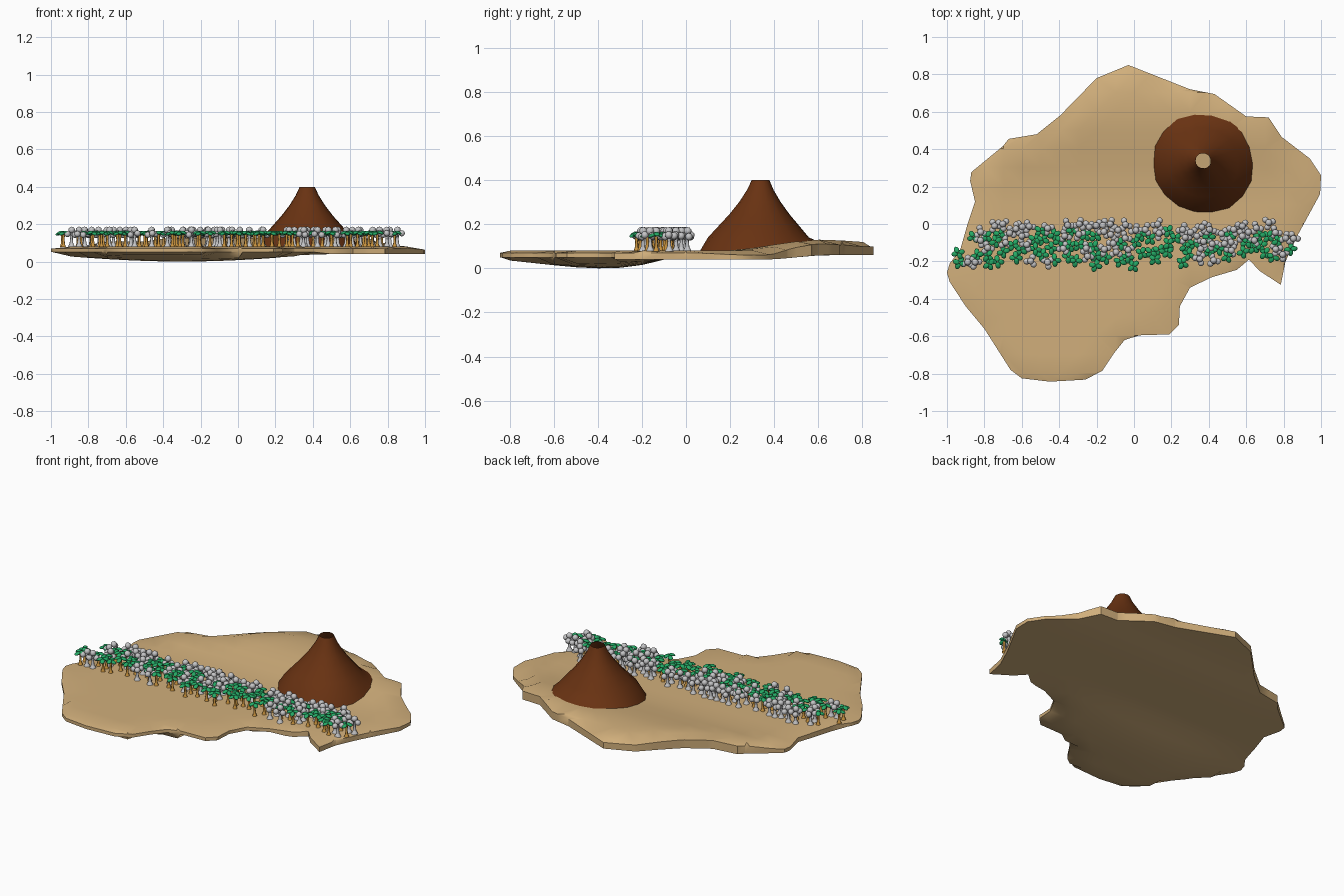
import bpy, bmesh, math, random
from mathutils import Vector, Matrix

if "Cube" in bpy.data.objects:
    bpy.data.objects.remove(bpy.data.objects["Cube"])

random.seed(4)


def material(name, rgb):
    m = bpy.data.materials.new(name)
    m.diffuse_color = (*rgb, 1)
    m.use_nodes = True
    m.node_tree.nodes["Principled BSDF"].inputs["Base Color"].default_value = m.diffuse_color
    return m


SAND = material("sand", (0.64, 0.43, 0.20))
ROCK = material("brown rock", (0.14, 0.032, 0.006))
LEAF = material("leaf green", (0.018, 0.40, 0.13))
BARK = material("golden bark", (0.60, 0.30, 0.05))
PALE = material("pale grey", (0.56, 0.56, 0.57))


def make_object(name, bm, mats, smooth=35):
    mesh = bpy.data.meshes.new(name)
    bm.to_mesh(mesh)
    bm.free()
    for m in mats:
        mesh.materials.append(m)
    ob = bpy.data.objects.new(name, mesh)
    bpy.context.collection.objects.link(ob)
    bpy.ops.object.select_all(action='DESELECT')
    ob.select_set(True)
    bpy.context.view_layer.objects.active = ob
    bpy.ops.object.shade_smooth_by_angle(angle=math.radians(smooth))
    return ob


def ease(a, b, t):
    t = min(1, max(0, (t - a) / (b - a)))
    return t * t * (3 - 2 * t)


# Land heights: gentle rise to the back, bowl-shaped belly under the front
def land_top(x, y):
    rise = 0.05 * ease(0.15, 0.62, y) * (1 - ease(0.7, 0.95, abs(x)))
    return 0.08 + rise - 0.012 * ease(0.62, 0.85, y)


def land_bottom(x, y):
    z = 0.04 + 0.02 * ease(0.35, 0.65, y)
    s = (y + 0.85) / 0.73
    if 0 < s < 1:
        g = max(0, math.cos((x + 0.3) * math.pi / 1.5)) if -1.05 < x < 0.45 else 0
        z -= 0.04 * math.sin(math.pi * s ** 1.6) ** 0.7 * g
    return z


# Land slab
outline = [(-.03, .85), (-.2, .78), (-.395, .58), (-.52, .48), (-.67, .455), (-.70, .417),
           (-.87, .277), (-.876, .23), (-.85, .12), (-.89, 0), (-.93, -.14), (-.985, -.21),
           (-1, -.26), (-.985, -.31), (-.9, -.44), (-.8, -.56), (-.73, -.67), (-.66, -.78),
           (-.6, -.825), (-.45, -.843), (-.26, -.832), (-.17, -.785), (-.11, -.695), (-.05, -.62),
           (.03, -.595), (.19, -.59), (.24, -.54), (.245, -.44), (.3, -.34), (.415, -.285),
           (.55, -.245), (.615, -.19), (.67, -.25), (.785, -.325), (.81, -.2), (.875, -.06),
           (.935, .05), (.995, .16), (1, .26), (.94, .35), (.79, .465), (.72, .57),
           (.6, .575), (.43, .695), (.30, .72)]
bm = bmesh.new()
face = bm.faces.new([bm.verts.new((x, y, 0)) for x, y in outline])
bmesh.ops.inset_region(bm, faces=[face], thickness=0.035, use_even_offset=True)
for i in range(-9, 10):
    for normal in ((1, 0, 0), (0, 1, 0)):
        co = Vector(normal) * (i * 0.1 + 0.003)
        bmesh.ops.bisect_plane(bm, geom=bm.verts[:] + bm.edges[:] + bm.faces[:], dist=1e-5,
                               plane_co=co, plane_no=normal)
rim = {(round(v.co.x, 5), round(v.co.y, 5)) for v in bm.verts if v.is_boundary}
ext = bmesh.ops.extrude_face_region(bm, geom=bm.faces[:], use_keep_orig=True)
tops = {g for g in ext["geom"] if isinstance(g, bmesh.types.BMVert)}
for v in bm.verts:
    x, y = v.co.x, v.co.y
    on_rim = (round(x, 5), round(y, 5)) in rim
    if v in tops:
        v.co.z = land_top(x, y) - (0.01 + 0.01 * ease(0, 0.3, y) if on_rim else 0)
    else:
        v.co.z = land_bottom(x, y)
        if on_rim and y < -0.15 and x < 0.5:
            v.co.z = 0.05
bmesh.ops.recalc_face_normals(bm, faces=bm.faces[:])
make_object("land", bm, [SAND], 40)

# Open-topped volcano: stacked rings on the sloping ground
bm = bmesh.new()
profile = [(.272, None), (.235, .14), (.19, .19), (.14, .245), (.097, .30), (.062, .355), (.041, .40)]
SIDES, CX, CY = 18, 0.37, 0.325
rings = []
bumps = [random.uniform(0.97, 1.03) for _ in range(SIDES)]
for r, z in profile:
    ring = []
    for k in range(SIDES):
        a = 2 * math.pi * k / SIDES
        rr = r * bumps[k]
        x, y = CX + rr * math.cos(a), CY + 0.015 * (0.27 - r) / 0.27 + rr * math.sin(a)
        ring.append(bm.verts.new((x, y, land_top(x, y) - 0.004 if z is None else z)))
    rings.append(ring)
for lo, hi in zip(rings, rings[1:]):
    for k in range(SIDES):
        n = (k + 1) % SIDES
        bm.faces.new((lo[k], lo[n], hi[n], hi[k]))
make_object("volcano", bm, [ROCK], 50)


# Tree parts
def trunk(bm, profile, mat):
    for (r0, z0), (r1, z1) in zip(profile, profile[1:]):
        res = bmesh.ops.create_cone(bm, cap_ends=False, segments=8, radius1=r0, radius2=r1,
                                    depth=z1 - z0, matrix=Matrix.Translation((0, 0, (z0 + z1) / 2)))
        for f in {f for v in res["verts"] for f in v.link_faces}:
            f.material_index = mat


def blob(bm, matrix, mat):
    res = bmesh.ops.create_icosphere(bm, subdivisions=2, radius=1, matrix=matrix)
    for f in {f for v in res["verts"] for f in v.link_faces}:
        f.material_index = mat


# Green tree: flared golden trunk with four broad drooping leaves
bm = bmesh.new()
trunk(bm, [(.014, 0), (.008, .018), (.006, .04), (.008, .068)], 1)
for k in range(4):
    m = (Matrix.Rotation(k * math.pi / 2 + 0.2 * (k % 2), 4, 'Z') @ Matrix.Translation((.019, 0, .072 + .006 * (k % 2)))
         @ Matrix.Rotation(0.35, 4, 'Y') @ Matrix.Diagonal((.019, .014, .008, 1)))
    blob(bm, m, 0)
green = make_object("green_tree", bm, [LEAF, BARK], 60)

# Pale tree: flared grey trunk with a cluster of balls on top
bm = bmesh.new()
trunk(bm, [(.020, 0), (.010, .02), (.007, .045), (.010, .065)], 0)
for x, y, z, r in ((.022, .006, .066, .017), (-.017, .018, .074, .017), (-.008, -.022, .07, .017), (0, .002, .092, .018)):
    blob(bm, Matrix.Translation((x, y, z)) @ Matrix.Scale(r, 4), 0)
pale = make_object("pale_tree", bm, [PALE], 60)

# Forest belt: pale trees towards the back, green towards the front
taken = []


def plant(proto, count, lo, hi, mid, gap):
    done = 0
    for _ in range(6000):
        if done == count:
            break
        x, y = random.uniform(-0.95, 0.86), random.triangular(lo, hi, mid)
        if x < -0.86 and y > -0.15 or x > 0.77 and y < -0.17 or 0.5 < x < 0.7 and y < -0.16:
            continue
        if x > 0.8 and y > -0.06 or any(math.hypot(x - a, y - b) < gap for a, b in taken):
            continue
        taken.append((x, y))
        ob = proto if done == 0 else proto.copy()
        if done:
            bpy.context.collection.objects.link(ob)
        ob.location = (x, y, 0.077)
        ob.rotation_euler.z = random.uniform(0, 6.28)
        done += 1


plant(green, 68, -0.24, -0.03, -0.13, 0.042)
plant(pale, 68, -0.22, 0.01, -0.05, 0.036)
